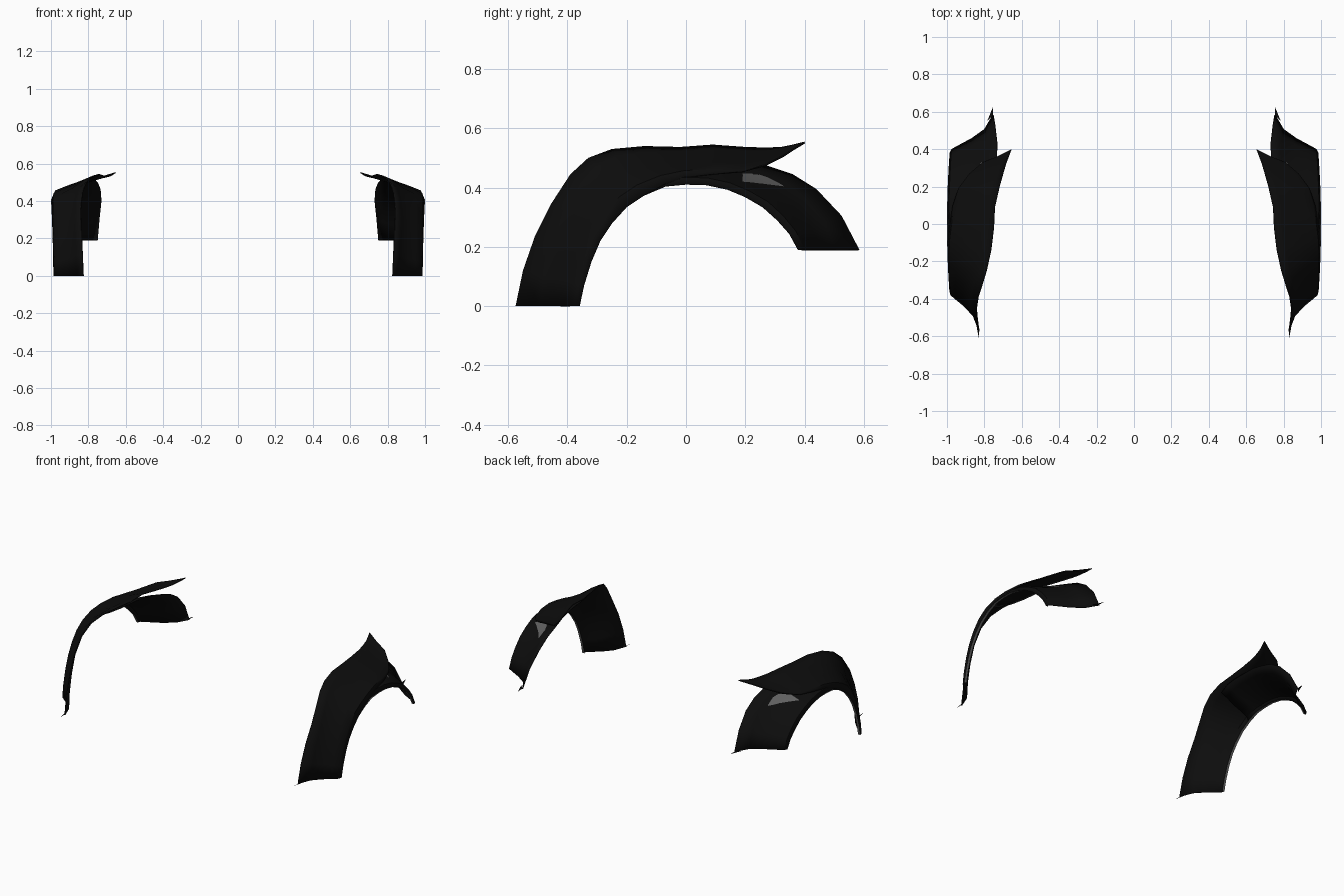
import bpy
import bmesh
import math
from mathutils import Vector
from mathutils.bvhtree import BVHTree

if "Cube" in bpy.data.objects:
    bpy.data.objects.remove(bpy.data.objects["Cube"], do_unlink=True)


def material(name, value):
    mat = bpy.data.materials.new(name)
    mat.use_nodes = True
    col = (value, value, value, 1)
    mat.diffuse_color = col
    mat.node_tree.nodes["Principled BSDF"].inputs["Base Color"].default_value = col
    return mat


BLACK = material("gloss_black", 0.004)
GREY = material("edge_grey", 0.12)

# Cross-section: inward share, and matching radial share at ends / crown / fin
INWARD = (0, 0.04, 0.25, 0.5, 0.8, 1)
SHARES = ((0, 0.1, 0.23, 0.38, 0.62, 1),
          (0, 0.22, 0.4, 0.57, 0.85, 1),
          (0, 0.04, 0.27, 0.53, 0.82, 1))


def section(low, up, w):
    """Curved cross-section from the wheel-arch edge to the body edge."""
    k = min(int(w), 1)
    pts = []
    for f, a, b in zip(INWARD, SHARES[k], SHARES[k + 1]):
        t = a + (b - a) * (w - k)
        p = Vector(low).lerp(Vector(up), t)
        p.x = low[0] + (up[0] - low[0]) * f
        pts.append(p)
    return pts


def make(name, verts, faces, mat, thickness=0.0):
    """Mesh object mirrored to the other side, optionally thickened."""
    me = bpy.data.meshes.new(name)
    me.from_pydata(verts, [], faces)
    me.materials.append(mat)
    ob = bpy.data.objects.new(name, me)
    bpy.context.collection.objects.link(ob)
    bpy.ops.object.select_all(action="DESELECT")
    ob.select_set(True)
    bpy.context.view_layer.objects.active = ob
    bpy.ops.object.shade_smooth_by_angle(angle=math.radians(35))
    if thickness:
        mod = ob.modifiers.new("Thickness", "SOLIDIFY")
        mod.thickness = thickness
        mod.offset = -1
    ob.modifiers.new("Mirror", "MIRROR")
    return ob


def loft(name, rows, mat, thickness=0.0):
    n = len(rows[0])
    verts = [p for r in rows for p in r]
    faces = [(i * n + j, (i + 1) * n + j, (i + 1) * n + j + 1, i * n + j + 1)
             for i in range(len(rows) - 1) for j in range(n - 1)]
    return make(name, verts, faces, mat, thickness), verts, faces


def arch(y, z):
    """Point on the wheel-arch edge, which bows outward at the middle."""
    return (1 - 0.1 * y * y, y, z)


# Wheel-arch edge, front to rear
front_arch = [arch(*p) for p in ((-.36, 0), (-.345, .07), (-.32, .15), (-.29, .22),
                                 (-.25, .28), (-.2, .335), (-.14, .375))]
rear_arch = [arch(*p) for p in ((-.14, .375), (-.07, .405), (0, .412), (.07, .41),
                                (.14, .395), (.2, .37), (.26, .335), (.31, .29),
                                (.35, .245), (.38, .19))]

# Front panel: rises over the wheel and sweeps back into a pointed fin
front_low = front_arch + [(.995, -.07, .413), (.985, 0, .435), (.97, .1, .447),
                          (.94, .19, .455), (.88, .27, .478), (.81, .33, .51),
                          (.735, .36, .53), (.658, .398, .553)]
front_up = [(.83, -.575, 0), (.835, -.55, .12), (.84, -.51, .235), (.845, -.455, .345),
            (.835, -.39, .445), (.815, -.33, .5), (.79, -.25, .53), (.765, -.14, .54),
            (.75, -.02, .537), (.745, .09, .545), (.72, .2, .537), (.7, .27, .535),
            (.685, .32, .537), (.67, .36, .545), (.655, .4, .555)]
rows = []
for i, (lo, up) in enumerate(zip(front_low, front_up)):
    w = min(i / 6, 1) if i < 9 else min(1 + (i - 8) / 3, 2)
    rows.append(section(lo, up, w))
loft("front_fender_panel", rows, BLACK, 0.006)

# Rear panel: tucked under the front panel, then down behind the wheel
rear_up = [(.8, -.16, .51), (.775, -.08, .515), (.765, 0, .515), (.76, .09, .51),
           (.75, .18, .5), (.74, .27, .475), (.735, .36, .445), (.735, .44, .395),
           (.745, .525, .305), (.755, .585, .19)]
rows = []
for i, (lo, up) in enumerate(zip(rear_arch, rear_up)):
    tuck = 0.008 * max(0, 1 - i / 4)
    low = (lo[0] - tuck, lo[1], lo[2])
    rows.append(section(low, up, max(0, 1 - max(0, i - 3) / 6)))
panel, rear_verts, rear_faces = loft("rear_fender_panel", rows, BLACK, 0.006)

# Grey return lip along the wheel arch
lip = []
for y_z in front_arch + rear_arch[1:]:
    p = Vector(y_z)
    inward = Vector((0, -p.y, -p.z)).normalized() * 0.002
    lip.append([p + inward - Vector((0.016, 0, 0)), p + inward])
loft("arch_lip", lip, GREY)

# Grey vent plate under the fin, laid on the rear panel
tree = BVHTree.FromPolygons(rear_verts, rear_faces)


def on_panel(y, z):
    hit = tree.ray_cast(Vector((2, y, z)), Vector((-1, 0, 0)))[0]
    return (hit.x if hit else 0.9) + 0.006, y, z


top_edge = ((.19, .447), (.215, .447), (.24, .446), (.275, .435), (.305, .42), (.33, .406))
low_edge = ((.19, .42), (.215, .418), (.24, .415), (.275, .411), (.305, .407), (.33, .404))
vent = []
for a, b in zip(low_edge, top_edge):
    mid = ((a[0] + b[0]) / 2, (a[1] + b[1]) / 2)
    vent.append([on_panel(*a), on_panel(*mid), on_panel(*b)])
loft("vent_plate", vent, GREY)

# Thin pointed tips at the lower ends of both panels
make("front_tip", [(.845, -.53, .001), (.83, -.57, .001), (.828, -.617, .001)],
     [(0, 1, 2)], BLACK)
make("rear_tip", [(.785, .55, .191), (.755, .58, .191), (.753, .628, .191)],
     [(0, 2, 1)], BLACK)
